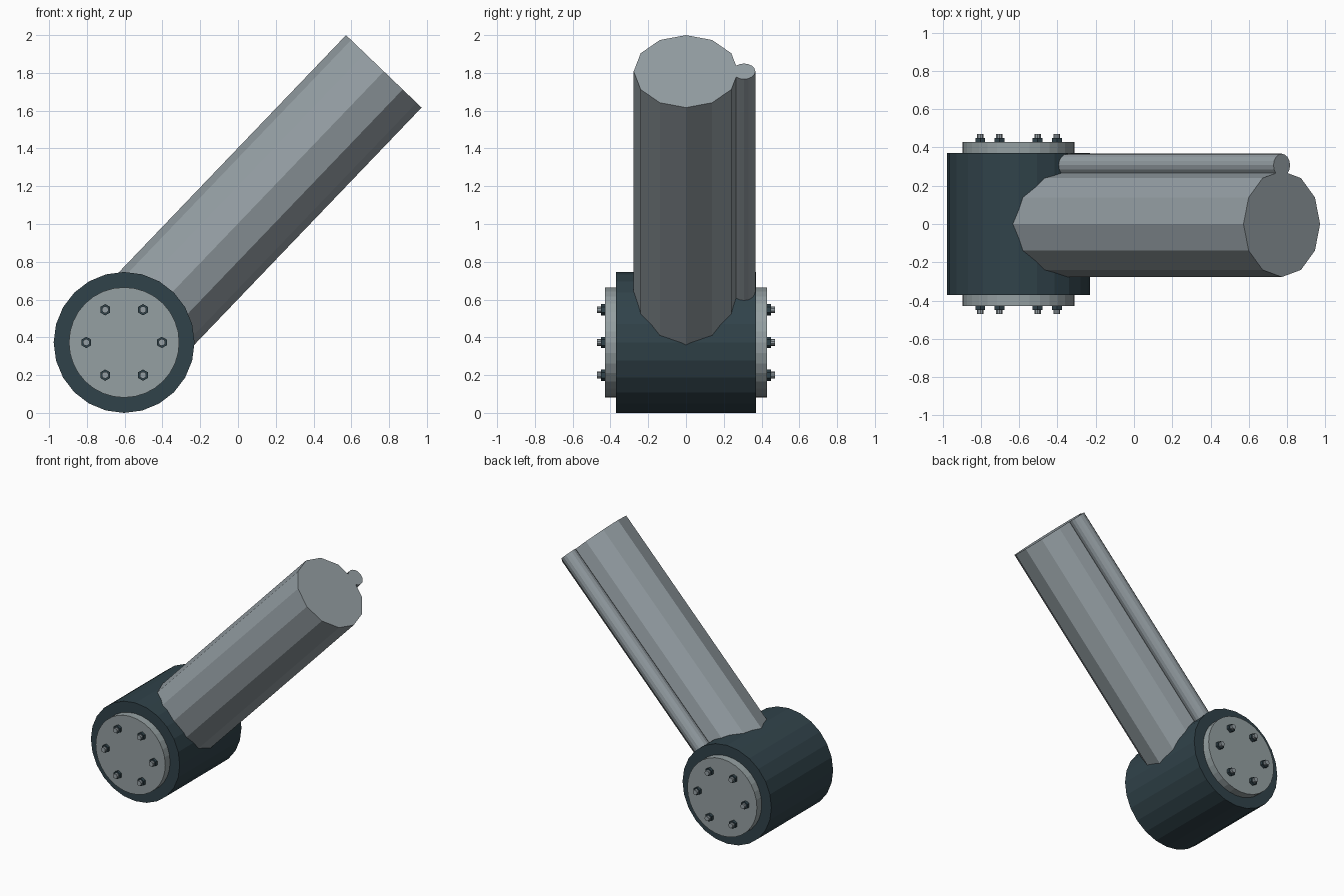
import bpy
import math
from mathutils import Vector

if "Cube" in bpy.data.objects:
    bpy.data.objects.remove(bpy.data.objects["Cube"])


def material(name, rgb):
    m = bpy.data.materials.new(name)
    m.diffuse_color = (*rgb, 1)
    m.use_nodes = True
    m.node_tree.nodes["Principled BSDF"].inputs["Base Color"].default_value = m.diffuse_color
    return m


GREY = material("steel_grey", (0.30, 0.345, 0.37))
PLATE = material("plate_grey", (0.30, 0.35, 0.36))
DARK = material("dark_teal", (0.030, 0.055, 0.068))

HUB = Vector((-0.603, 0, 0.373))     # joint centre
END = Vector((0.772, 0, 1.808))      # far end of the arm


def rod(name, a, b, radius, sides, mat, spin=0.0):
    """Flat-sided cylinder from a to b."""
    a, b = Vector(a), Vector(b)
    axis = b - a
    bpy.ops.mesh.primitive_cylinder_add(vertices=sides, radius=radius, depth=axis.length)
    ob = bpy.context.object
    ob.name = name
    for v in ob.data.vertices:       # turn the section about its own axis
        x, y = v.co.x, v.co.y
        c, s = math.cos(spin), math.sin(spin)
        v.co.x, v.co.y = x * c - y * s, x * s + y * c
    ob.location = (a + b) / 2
    # keep the section's y axis on world y for the arm, roll about y for the joint
    if abs(axis.y) > 1e-6:
        ob.rotation_euler = (math.radians(-90 if axis.y > 0 else 90), 0, 0)
    else:
        ob.rotation_euler = (0, math.atan2(axis.x, axis.z), 0)
    ob.data.materials.append(mat)
    return ob


# Joint barrel
rod("joint_barrel", HUB + Vector((0, -0.37, 0)), HUB + Vector((0, 0.37, 0)), 0.373, 24, DARK)

# Main arm and the conduit along its back
rod("arm_tube", HUB, END, 0.277, 12, GREY)
side = Vector((0, 0.307, 0))
rod("conduit", HUB + side, END + side, 0.06, 16, GREY)

# End plates with a ring of six bolts on each side
for label, s in (("front", -1), ("back", 1)):
    def at(y, dx=0.0, dz=0.0):
        return HUB + Vector((dx, s * y, dz))

    rod(label + "_plate", at(0.36), at(0.428), 0.292, 32, PLATE)
    for i in range(6):
        t = math.radians(60 * i)
        dx, dz = 0.2 * math.cos(t), 0.2 * math.sin(t)
        rod(f"{label}_nut_{i + 1}", at(0.42, dx, dz), at(0.449, dx, dz), 0.03, 6, DARK)
        rod(f"{label}_stud_{i + 1}", at(0.44, dx, dz), at(0.47, dx, dz), 0.018, 10, GREY)
